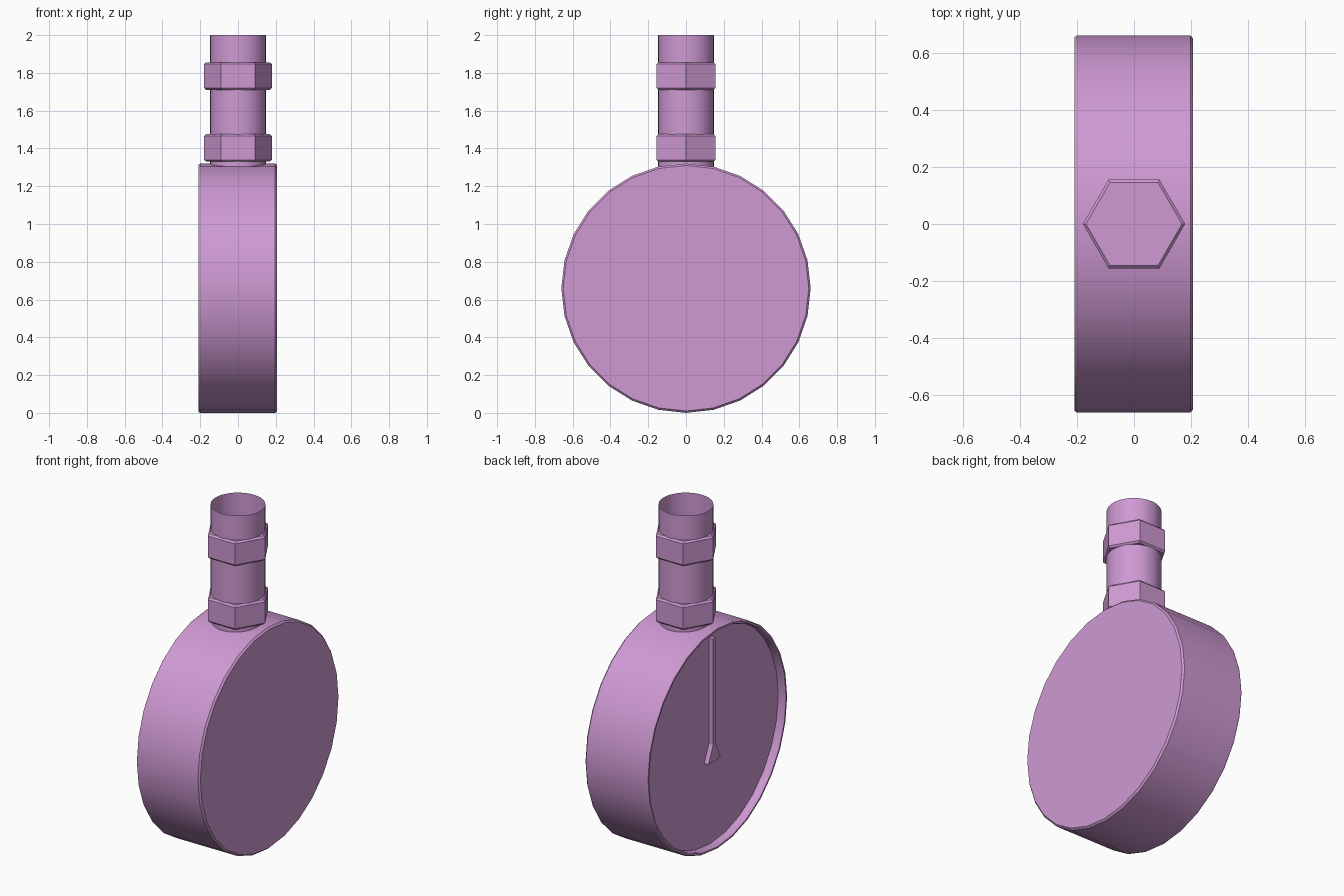
import bpy, bmesh, math

if "Cube" in bpy.data.objects:
    bpy.data.objects.remove(bpy.data.objects["Cube"])

mat = bpy.data.materials.new("pink_plastic")
mat.diffuse_color = (0.62, 0.32, 0.65, 1)
mat.use_nodes = True
mat.node_tree.nodes["Principled BSDF"].inputs["Base Color"].default_value = mat.diffuse_color


def finish(name, bm, smooth=True):
    bmesh.ops.recalc_face_normals(bm, faces=bm.faces)
    me = bpy.data.meshes.new(name)
    bm.to_mesh(me)
    bm.free()
    ob = bpy.data.objects.new(name, me)
    bpy.context.collection.objects.link(ob)
    me.materials.append(mat)
    if smooth:
        bpy.ops.object.select_all(action='DESELECT')
        ob.select_set(True)
        bpy.context.view_layer.objects.active = ob
        bpy.ops.object.shade_smooth_by_angle(angle=math.radians(30))
    return ob


def rings(bm, profile, n, point):
    """Skin a profile of (radius, offset) pairs into stacked n-sided rings."""
    loops = [[bm.verts.new(point(r, h, 2 * math.pi * i / n)) for i in range(n)]
             for r, h in profile]
    for a, b in zip(loops, loops[1:]):
        for i in range(n):
            j = (i + 1) % n
            bm.faces.new((a[i], a[j], b[j], b[i]))
    return loops


def along_x(r, h, t):
    return (h, r * math.sin(t), 0.66 + r * math.cos(t))


def along_z(r, h, t):
    return (r * math.cos(t), r * math.sin(t), h)


# Round case with a flat back (+x) and recessed dial (-x)
bm = bmesh.new()
case = [(0.65, 0.207), (0.66, 0.197), (0.66, -0.20), (0.655, -0.208),
        (0.645, -0.208), (0.64, -0.20), (0.64, -0.16)]
loops = rings(bm, case, 28, along_x)
bm.faces.new(loops[0])
bm.faces.new(loops[-1])
finish("gauge_case", bm)

# Needle: thin shaft with a flared tail, extruded off the dial
bm = bmesh.new()
outline = [(-0.013, 1.25), (0.013, 1.25), (0.013, 0.62), (0.058, 0.52), (-0.058, 0.52), (-0.013, 0.62)]
face = bm.faces.new([bm.verts.new((-0.158, y, z)) for y, z in outline])
ext = bmesh.ops.extrude_face_region(bm, geom=[face])
bmesh.ops.translate(bm, vec=(-0.03, 0, 0),
                    verts=[v for v in ext["geom"] if isinstance(v, bmesh.types.BMVert)])
if not face.is_valid or len(bm.faces) < 8:
    bm.faces.new([v for v in bm.verts][:6])
finish("needle", bm, smooth=False)

# Open-topped stem
bm = bmesh.new()
rings(bm, [(0.148, 1.29), (0.148, 2.0)], 32, along_z)
finish("stem", bm)

# Two hexagonal nuts with softened rims
for name, z in (("lower_nut", 1.33), ("upper_nut", 1.71)):
    bm = bmesh.new()
    loops = rings(bm, [(0.168, z), (0.179, z + 0.01), (0.179, z + 0.136), (0.168, z + 0.146)],
                  6, along_z)
    bm.faces.new(loops[0])
    bm.faces.new(loops[-1])
    finish(name, bm, smooth=False)
